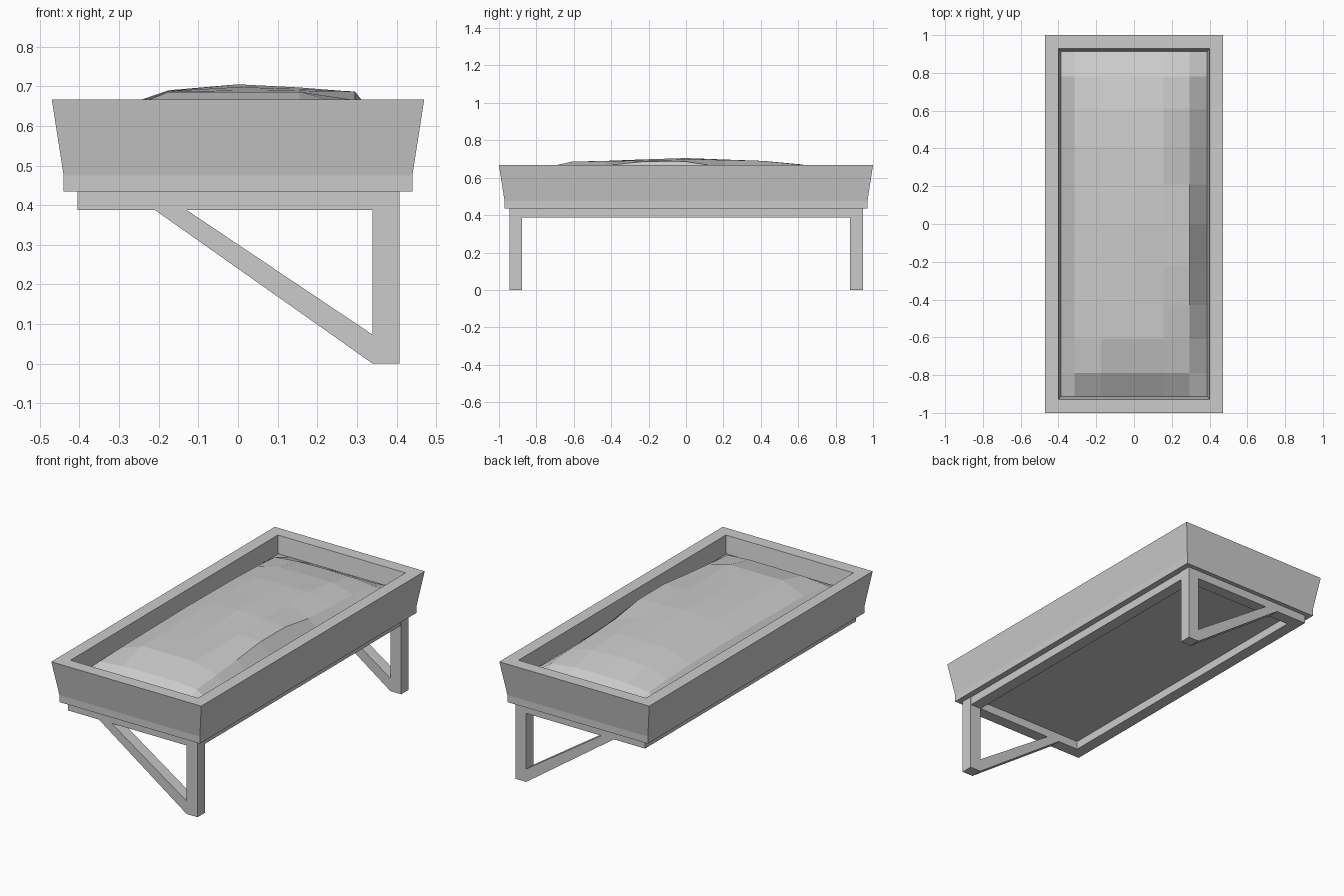
import bpy, bmesh

if "Cube" in bpy.data.objects:
    bpy.data.objects.remove(bpy.data.objects["Cube"])


def make_object(name, bm):
    bmesh.ops.remove_doubles(bm, verts=bm.verts, dist=1e-5)
    bmesh.ops.recalc_face_normals(bm, faces=bm.faces)
    mesh = bpy.data.meshes.new(name)
    bm.to_mesh(mesh)
    bm.free()
    obj = bpy.data.objects.new(name, mesh)
    bpy.context.collection.objects.link(obj)
    return obj


def loft(name, rings, closed=False, cap=False):
    """Stack rectangular rings given as (half x, half y, z)."""
    bm = bmesh.new()
    loops = [[bm.verts.new((sx * x, sy * y, z))
              for sx, sy in ((-1, -1), (1, -1), (1, 1), (-1, 1))] for x, y, z in rings]
    pairs = list(zip(loops, loops[1:]))
    if closed:
        pairs.append((loops[-1], loops[0]))
    for a, b in pairs:
        for i in range(4):
            j = (i + 1) % 4
            bm.faces.new((a[i], a[j], b[j], b[i]))
    if cap:
        bm.faces.new(loops[0])
        bm.faces.new(loops[-1])
    return make_object(name, bm)


def extrude_xz(name, points, y0, y1):
    bm = bmesh.new()
    a = [bm.verts.new((x, y0, z)) for x, z in points]
    b = [bm.verts.new((x, y1, z)) for x, z in points]
    n = len(points)
    bm.faces.new(a)
    bm.faces.new(b)
    for i in range(n):
        j = (i + 1) % n
        bm.faces.new((a[i], a[j], b[j], b[i]))
    return make_object(name, bm)


# Flared tray with a sunken interior
loft("planter_tray", [(0.44, 0.97, 0.435), (0.44, 0.97, 0.475), (0.47, 1.0, 0.667),
                      (0.40, 0.928, 0.667), (0.386, 0.912, 0.565)], cap=True)

# Support frame under the tray
X, Y, W = 0.405, 0.945, 0.067
loft("support_frame", [(X, Y, 0.388), (X, Y, 0.436),
                       (X - W, Y - W, 0.436), (X - W, Y - W, 0.388)], closed=True)

# Legs and diagonal braces at both ends
for label, s in (("front", -1), ("back", 1)):
    y0, y1 = s * (Y - W), s * Y
    extrude_xz(label + "_leg", [(0.34, 0), (0.408, 0), (0.408, 0.435), (0.34, 0.435)], y0, y1)
    extrude_xz(label + "_brace", [(-0.21, 0.388), (-0.13, 0.388), (0.34, 0.073), (0.34, 0)], y0, y1)

# Uneven soil mound: five height columns per row, edges at wall level
xs = [-0.388, -0.315, -0.175, 0.0, 0.155, 0.295, 0.388]
ys = [-0.914, -0.79, -0.61, -0.43, -0.22, 0.0, 0.21, 0.41, 0.61, 0.78, 0.914]
heights = [
    (0.630, 0.642, 0.645, 0.645, 0.635),
    (0.635, 0.686, 0.686, 0.686, 0.648),
    (0.638, 0.688, 0.690, 0.689, 0.665),
    (0.640, 0.688, 0.698, 0.693, 0.687),
    (0.642, 0.690, 0.705, 0.697, 0.686),
    (0.640, 0.690, 0.697, 0.695, 0.655),
    (0.638, 0.686, 0.690, 0.690, 0.645),
    (0.632, 0.668, 0.672, 0.670, 0.638),
    (0.622, 0.635, 0.640, 0.635, 0.620),
]
bm = bmesh.new()
grid = []
for j, y in enumerate(ys):
    row = []
    for i, x in enumerate(xs):
        inner = 0 < i < len(xs) - 1 and 0 < j < len(ys) - 1
        z = heights[j - 1][i - 1] if inner else 0.57
        row.append(bm.verts.new((x, y, z)))
    grid.append(row)
for r0, r1 in zip(grid, grid[1:]):
    for i in range(len(xs) - 1):
        bm.faces.new((r0[i], r0[i + 1], r1[i + 1], r1[i]))
soil = make_object("soil_mound", bm)
if sum(p.normal.z for p in soil.data.polygons) < 0:
    soil.data.flip_normals()
